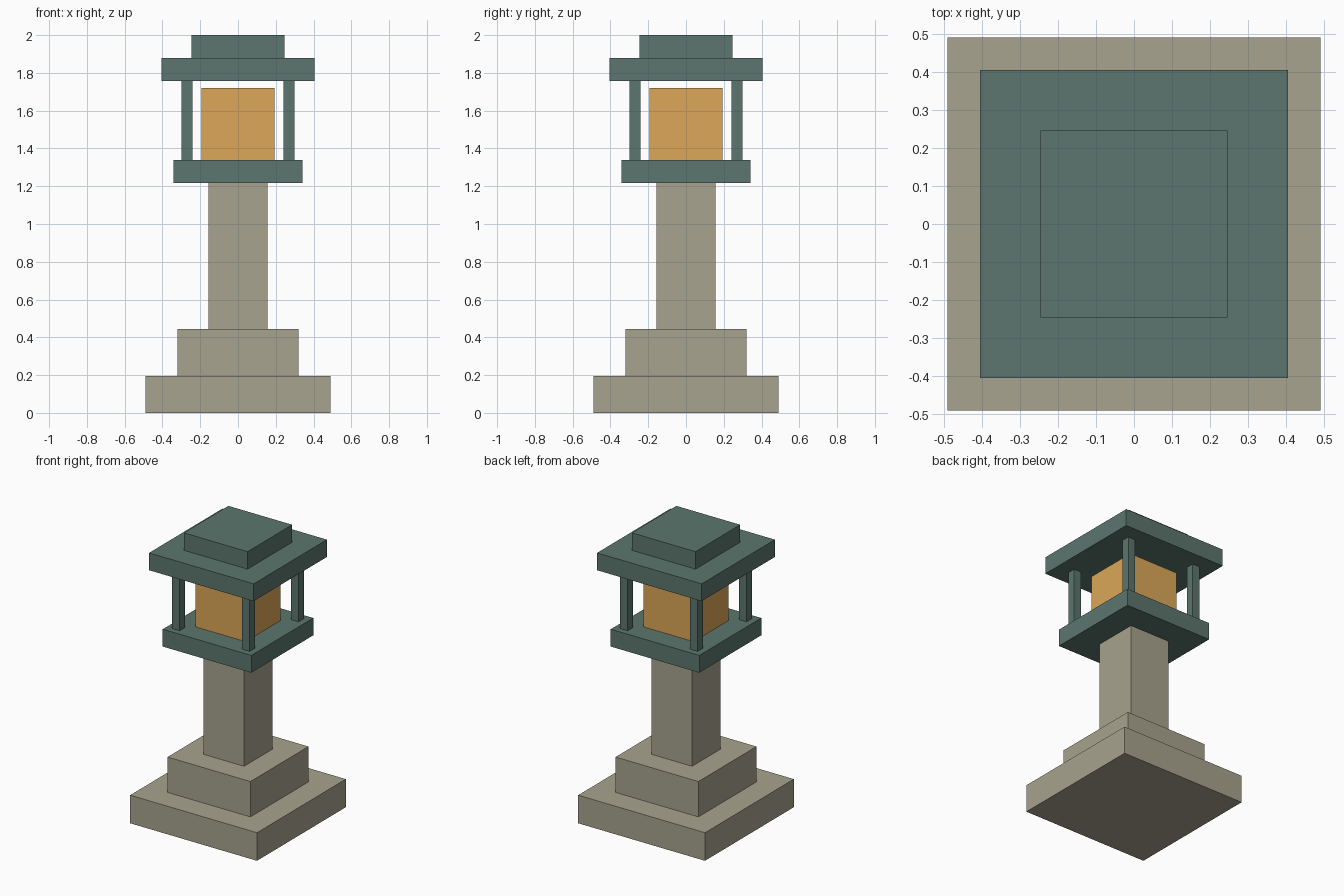
import bpy
import bmesh
from mathutils import Matrix

if "Cube" in bpy.data.objects:
    bpy.data.objects.remove(bpy.data.objects["Cube"])


def material(name, color):
    mat = bpy.data.materials.new(name)
    mat.diffuse_color = (*color, 1.0)
    mat.use_nodes = True
    mat.node_tree.nodes["Principled BSDF"].inputs["Base Color"].default_value = mat.diffuse_color
    return mat


stone = material("stone", (0.39, 0.366, 0.275))
green = material("green_metal", (0.107, 0.181, 0.156))
amber = material("amber_glow", (0.716, 0.386, 0.098))


def block(name, width, z0, z1, mat, x=0.0, y=0.0):
    """Square block of the given width between two heights."""
    bm = bmesh.new()
    bmesh.ops.create_cube(bm, size=1.0, matrix=Matrix.Diagonal((width, width, z1 - z0, 1)))
    mesh = bpy.data.meshes.new(name)
    bm.to_mesh(mesh)
    bm.free()
    mesh.materials.append(mat)
    obj = bpy.data.objects.new(name, mesh)
    obj.location = (x, y, (z0 + z1) / 2)
    bpy.context.collection.objects.link(obj)
    return obj


# Stepped stone foot and column
block("base_step", 0.98, 0.0, 0.196, stone)
block("upper_step", 0.64, 0.196, 0.443, stone)
block("column", 0.312, 0.443, 1.217, stone)

# Lantern platform and light box
block("lantern_platform", 0.684, 1.217, 1.338, green)
block("light_box", 0.388, 1.338, 1.72, amber)

# Four corner posts
for side_y, row in ((-1, "front"), (1, "back")):
    for side_x, side in ((-1, "left"), (1, "right")):
        block(f"{row}_{side}_post", 0.058, 1.338, 1.757, green, side_x * 0.27, side_y * 0.27)

# Two-tier roof
block("roof_slab", 0.808, 1.757, 1.878, green)
block("roof_cap", 0.492, 1.878, 2.0, green)
